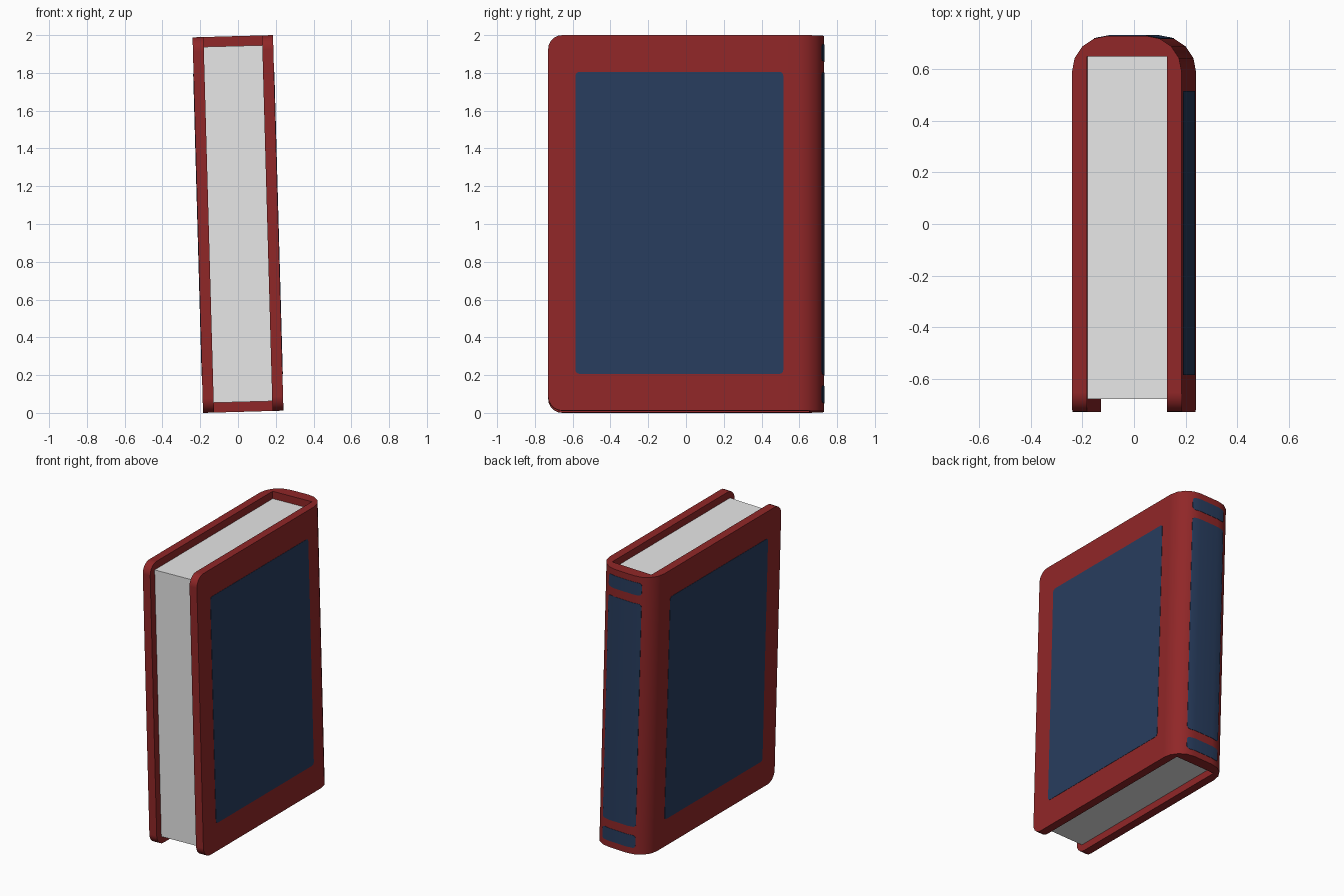
import bpy, bmesh, math
from mathutils import Matrix, Vector

if "Cube" in bpy.data.objects:
    bpy.data.objects.remove(bpy.data.objects["Cube"])

W, D, T = 0.426, 0.73, 0.058        # book width, half depth, board thickness
LEAN = math.radians(-1.6)           # the book leans slightly sideways
H = (2 - W * math.sin(-LEAN)) / math.cos(LEAN)
LIFT = W / 2 * math.sin(-LEAN)
POSE = Matrix.Translation((H / 2 * math.sin(-LEAN), 0, LIFT)) @ Matrix.Rotation(LEAN, 4, 'Y')
R = 0.14                            # spine corner radius


def material(name, rgb):
    m = bpy.data.materials.new(name)
    m.diffuse_color = (*rgb, 1)
    m.use_nodes = True
    m.node_tree.nodes["Principled BSDF"].inputs["Base Color"].default_value = m.diffuse_color
    return m


red = material("cover red", (0.28, 0.02, 0.021))
blue = material("panel blue", (0.021, 0.046, 0.112))
white = material("paper white", (0.8, 0.8, 0.8))


def finish(bm, name, mat):
    bmesh.ops.recalc_face_normals(bm, faces=bm.faces[:])
    bm.transform(POSE)
    me = bpy.data.meshes.new(name)
    bm.to_mesh(me)
    bm.free()
    me.materials.append(mat)
    me.shade_smooth()
    me.set_sharp_from_angle(angle=math.radians(35))
    ob = bpy.data.objects.new(name, me)
    bpy.context.collection.objects.link(ob)
    ob.modifiers.new("even shading", 'WEIGHTED_NORMAL').keep_sharp = True


# half of the outer spine curve, from the flat side to the flat back
arc = [(W / 2 - R + R * math.cos(i * math.pi / 8), D - R + R * math.sin(i * math.pi / 8))
       for i in range(5)]

# cover: U-shaped profile raised to full height, free corners rounded
outer = [(W / 2, -D)] + arc
inner = [(W / 2 - T, 0.65), (W / 2 - T, -D)]
half = outer
profile = half + [(-x, y) for x, y in reversed(half)]
profile += [(-x, y) for x, y in reversed(inner)] + inner
bm = bmesh.new()
base = bm.faces.new([bm.verts.new((x, y, 0)) for x, y in profile])
ext = bmesh.ops.extrude_face_region(bm, geom=[base], use_keep_orig=True)
bmesh.ops.translate(bm, vec=(0, 0, H), verts=[v for v in ext['geom'] if isinstance(v, bmesh.types.BMVert)])
corners = [e for e in bm.edges if all(abs(v.co.y + D) < 1e-4 for v in e.verts)
           and abs(e.verts[0].co.z - e.verts[1].co.z) < 1e-4]
bmesh.ops.bevel(bm, geom=corners, offset=0.075, segments=5, profile=0.5, affect='EDGES')
finish(bm, "cover", red)

# page block
bm = bmesh.new()
bmesh.ops.create_cube(bm, size=1)
bm.transform(Matrix.Translation((0, -0.014, H / 2)) @ Matrix.Diagonal((W - 2 * T, 1.33, H - 0.104, 1)))
finish(bm, "pages", white)


def rounded_rect(u0, u1, v0, v1, r, n=4):
    pts = []
    for k, (u, v) in enumerate([(u1 - r, v1 - r), (u0 + r, v1 - r), (u0 + r, v0 + r), (u1 - r, v0 + r)]):
        for i in range(n + 1):
            a = (k + i / n) * math.pi / 2
            pts.append((u + r * math.cos(a), v + r * math.sin(a)))
    return pts


def thicken(bm, out):
    ext = bmesh.ops.extrude_face_region(bm, geom=bm.faces[:])
    bmesh.ops.translate(bm, vec=Vector(out) * 0.002,
                        verts=[v for v in ext['geom'] if isinstance(v, bmesh.types.BMVert)])


# side panels
for side, label in ((1, "right"), (-1, "left")):
    bm = bmesh.new()
    bm.faces.new([bm.verts.new((side * W / 2, u, v))
                  for u, v in rounded_rect(-0.585, 0.515, 0.195, H - 0.195, 0.02)])
    thicken(bm, (side, 0, 0))
    finish(bm, label + "_panel", blue)


def spine_y(x):
    x = abs(x)
    for (xa, ya), (xb, yb) in zip(arc, arc[1:]):
        if xb <= x <= xa:
            return ya + (yb - ya) * (xa - x) / (xa - xb)
    return D


# spine panels: rounded rectangles wrapped onto the spine curve
for name, z0, z1 in (("spine_panel", 0.195, H - 0.195),
                     ("spine_band_lower", 0.045, 0.135),
                     ("spine_band_upper", H - 0.135, H - 0.045)):
    bm = bmesh.new()
    bm.faces.new([bm.verts.new((u, 0, v)) for u, v in rounded_rect(-0.13, 0.13, z0, z1, 0.02)])
    for x, _ in arc:
        for s in (1, -1):
            bmesh.ops.bisect_plane(bm, geom=bm.verts[:] + bm.edges[:] + bm.faces[:],
                                   plane_co=(s * x, 0, 0), plane_no=(1, 0, 0))
    for v in bm.verts:
        v.co.y = spine_y(v.co.x)
    thicken(bm, (0, 1, 0))
    finish(bm, name, blue)
